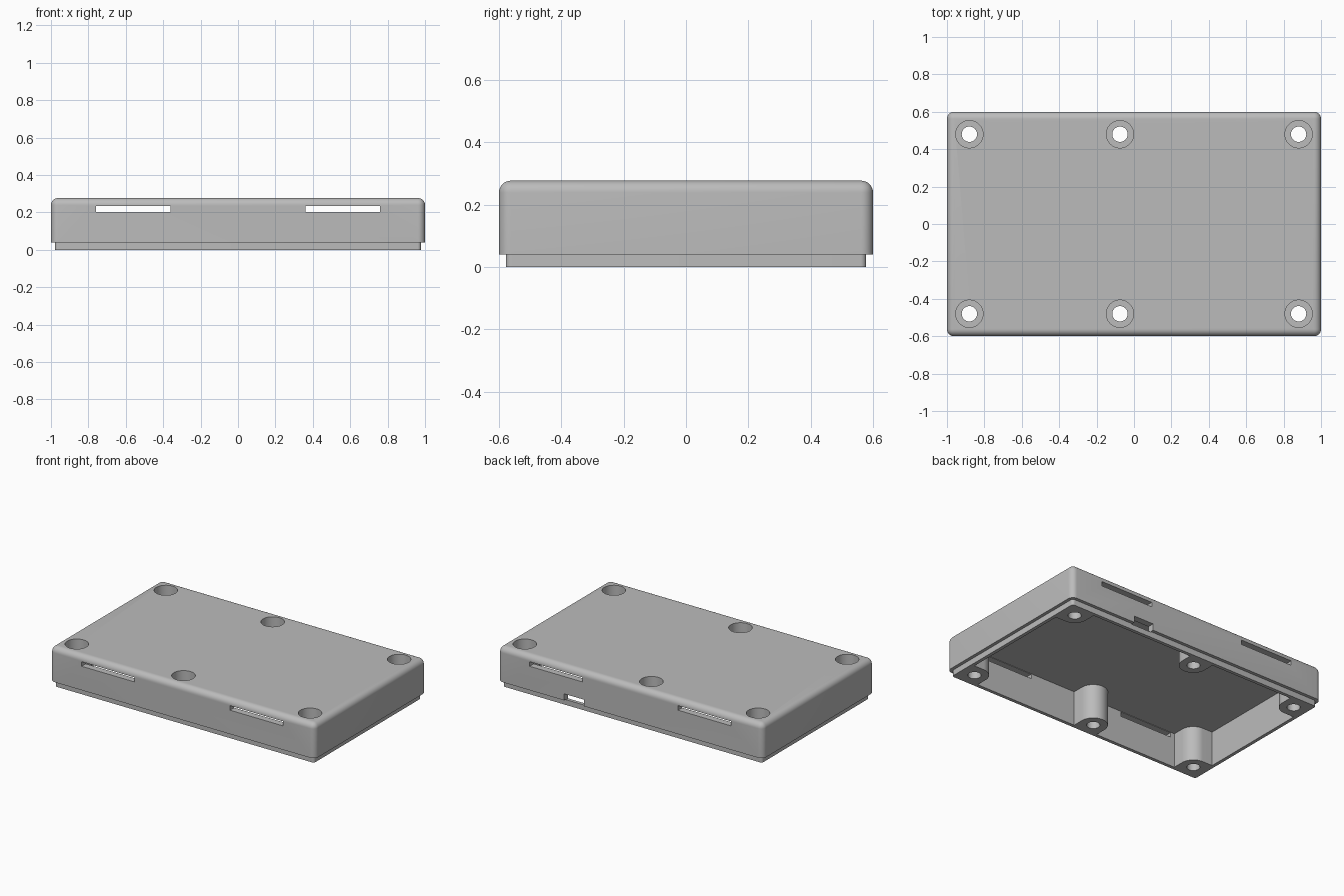
import bpy, bmesh, math
from mathutils import Matrix, Vector

if "Cube" in bpy.data.objects:
    bpy.data.objects.remove(bpy.data.objects["Cube"])

grey = bpy.data.materials.new("light_grey_plastic")
grey.use_nodes = True
GREY = (0.5, 0.5, 0.5, 1)
grey.diffuse_color = GREY
grey.node_tree.nodes["Principled BSDF"].inputs["Base Color"].default_value = GREY

RIM, TOP, CEILING = 0.04, 0.277, 0.237   # main heights
WALL_X, WALL_Y = 0.955, 0.555            # inner wall faces
HOLE_Y, BOSS_R = 0.48, 0.09


def finish(bm, name):
    bmesh.ops.recalc_face_normals(bm, faces=bm.faces)
    mesh = bpy.data.meshes.new(name)
    bm.to_mesh(mesh)
    bm.free()
    mesh.materials.append(grey)
    obj = bpy.data.objects.new(name, mesh)
    bpy.context.collection.objects.link(obj)
    return obj


def box(name, lo, hi, radius=0, keep_ends=("bottom",)):
    """Box between two corners; rounds every edge not lying on a kept end."""
    lo, hi = Vector(lo), Vector(hi)
    bm = bmesh.new()
    bmesh.ops.create_cube(bm, size=1, matrix=Matrix.Translation((lo + hi) / 2)
                          @ Matrix.Diagonal((*(hi - lo), 1)))
    if radius:
        ends = {"bottom": lo.z, "top": hi.z}
        edges = [e for e in bm.edges if not any(
            all(abs(v.co.z - ends[k]) < 1e-5 for v in e.verts) for k in keep_ends)]
        bmesh.ops.bevel(bm, geom=edges, offset=radius, segments=8,
                        profile=0.5, affect='EDGES')
    return finish(bm, name)


def cylinder(name, x, y, radius, z0, z1):
    bm = bmesh.new()
    bmesh.ops.create_cone(bm, cap_ends=True, segments=48, radius1=radius, radius2=radius,
                          depth=z1 - z0, matrix=Matrix.Translation((x, y, (z0 + z1) / 2)))
    return finish(bm, name)


def boss(name, x, side):
    """Screw post with a round inner face, running into the wall or corner."""
    flip = -1 if x < 0 else 1
    cx, r = abs(x), BOSS_R
    corner = cx > 0.5
    start = 270 if corner else 360
    steps = 24
    pts = []
    for i in range(steps + 1):
        a = math.radians(start + (180 - start) * i / steps)
        pts.append((cx + r * math.cos(a), HOLE_Y + r * math.sin(a)))
    far_x = WALL_X + 0.01 if corner else cx + r
    pts += [(cx - r, WALL_Y + 0.01), (far_x, WALL_Y + 0.01)]
    if corner:
        pts.append((far_x, HOLE_Y - r))
    bm = bmesh.new()
    face = bm.faces.new([bm.verts.new((px * flip, py * side, 0)) for px, py in pts])
    grown = bmesh.ops.extrude_face_region(bm, geom=[face])["geom"]
    bmesh.ops.translate(bm, vec=(0, 0, CEILING + 0.015),
                        verts=[g for g in grown if isinstance(g, bmesh.types.BMVert)])
    return finish(bm, name)


def combine(target, tool, operation):
    mod = target.modifiers.new(operation.lower(), 'BOOLEAN')
    mod.object, mod.operation, mod.solver = tool, operation, 'EXACT'
    bpy.context.view_layer.objects.active = target
    bpy.ops.object.modifier_apply(modifier=mod.name)
    bpy.data.objects.remove(tool)


# Rounded lid with a stepped lip below it, hollowed from underneath
lid = box("enclosure_lid", (-1, -0.6, RIM), (1, 0.6, TOP), 0.038)
lip = box("lip", (-0.978, -0.578, 0), (0.978, 0.578, 0.12), 0.018, ("bottom", "top"))
combine(lid, lip, 'UNION')
combine(lid, box("cavity", (-WALL_X, -WALL_Y, -0.1), (WALL_X, WALL_Y, CEILING)), 'DIFFERENCE')

# Screw posts with counterbored holes
spots = [(x, side) for x in (-0.88, -0.075, 0.88) for side in (-1, 1)]
for x, side in spots:
    combine(lid, boss("screw_post", x, side), 'UNION')
for x, side in spots:
    y = HOLE_Y * side
    combine(lid, cylinder("screw_hole", x, y, 0.041, -0.1, 0.2), 'DIFFERENCE')
    combine(lid, cylinder("counterbore", x, y, 0.073, 0.09, 0.4), 'DIFFERENCE')

# Vent slots in the front and back walls
for sx in (-1, 1):
    for sy in (-1, 1):
        x0, x1 = sorted((0.36 * sx, 0.76 * sx))
        y0, y1 = sorted((0.53 * sy, 0.65 * sy))
        combine(lid, box("vent_slot", (x0, y0, 0.203), (x1, y1, 0.234)), 'DIFFERENCE')

# Cable opening in the back wall
combine(lid, box("cable_opening", (0.35, 0.53, 0.036), (0.5, 0.65, 0.085)), 'DIFFERENCE')

# Smooth the fillets and round walls, keeping hard edges
bpy.ops.object.select_all(action='DESELECT')
lid.select_set(True)
bpy.context.view_layer.objects.active = lid
bpy.ops.object.shade_smooth_by_angle(angle=math.radians(30))
